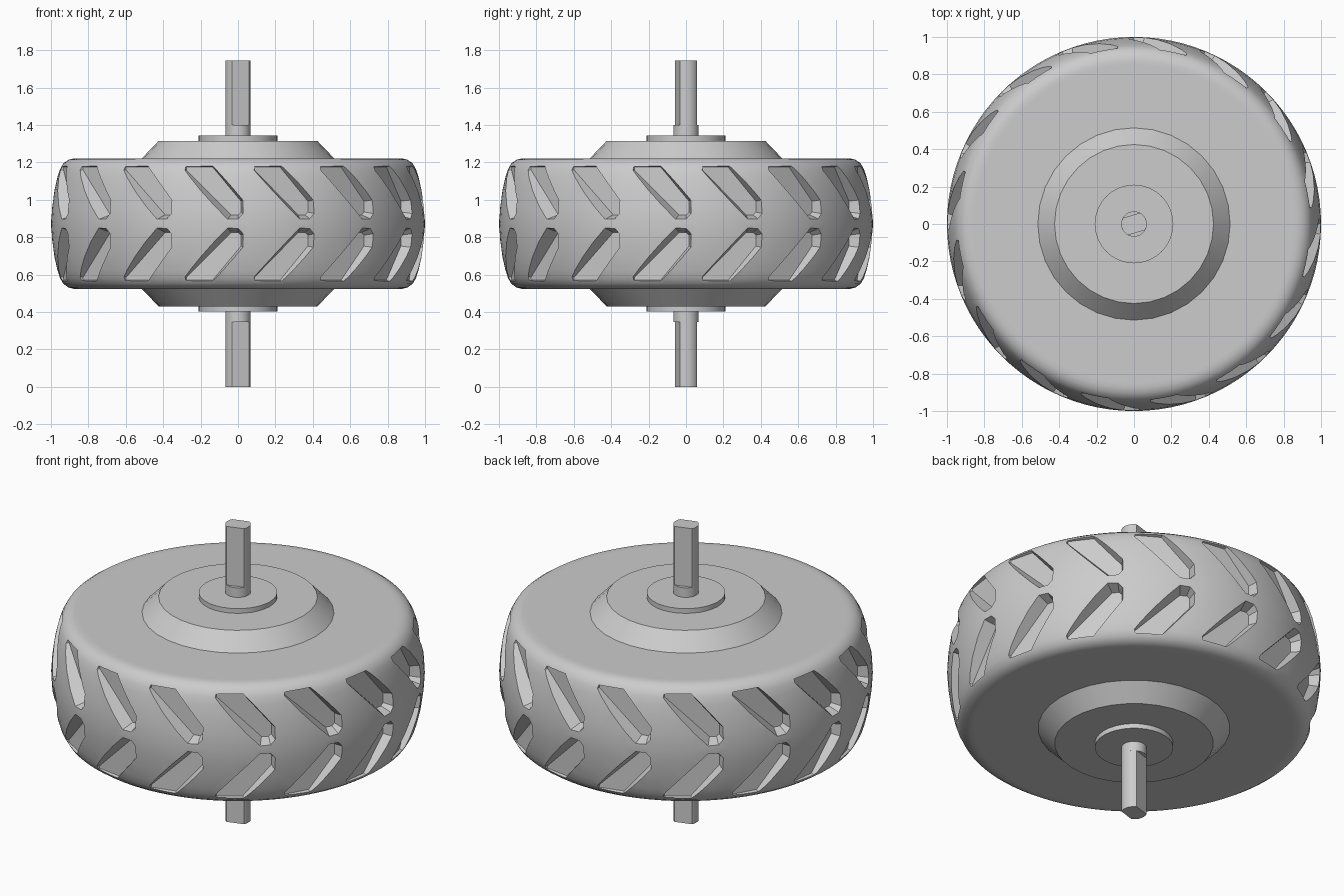
import bpy, bmesh, math
from mathutils import Matrix, Vector

cube = bpy.data.objects.get("Cube")
if cube:
    bpy.data.objects.remove(cube, do_unlink=True)

MID = 0.8725          # height of the wheel's middle plane
LUGS = 16             # grooves per row

grey = bpy.data.materials.new("plain_grey")
grey.use_nodes = True
colour = (0.604, 0.604, 0.604, 1)
grey.diffuse_color = colour
grey.node_tree.nodes["Principled BSDF"].inputs["Base Color"].default_value = colour


def finish(bm, name):
    bmesh.ops.recalc_face_normals(bm, faces=bm.faces)
    mesh = bpy.data.meshes.new(name)
    bm.to_mesh(mesh)
    bm.free()
    mesh.materials.append(grey)
    ob = bpy.data.objects.new(name, mesh)
    bpy.context.collection.objects.link(ob)
    return ob


def select(ob):
    bpy.ops.object.select_all(action='DESELECT')
    ob.select_set(True)
    bpy.context.view_layer.objects.active = ob


def smooth(ob):
    select(ob)
    bpy.ops.object.shade_smooth_by_angle(angle=math.radians(30))


def loft(bm, rings):
    """Skin a stack of equal-sized point rings and cap both ends."""
    loops = [[bm.verts.new(p) for p in ring] for ring in rings]
    n = len(loops[0])
    for a, b in zip(loops, loops[1:]):
        for i in range(n):
            j = (i + 1) % n
            bm.faces.new((a[i], a[j], b[j], b[i]))
    bm.faces.new(loops[0])
    bm.faces.new(loops[-1])


def lathe(name, profile, sides):
    bm = bmesh.new()
    steps = [2 * math.pi * i / sides for i in range(sides)]
    loft(bm, [[(r * math.cos(a), r * math.sin(a), z) for a in steps]
              for r, z in profile])
    return finish(bm, name)


def outset(points, distance):
    """Grow a clockwise convex outline evenly."""
    pts = [Vector(p) for p in points]
    normals = []
    for i, p in enumerate(pts):
        d = (pts[(i + 1) % len(pts)] - p).normalized()
        normals.append(Vector((-d.y, d.x)))
    return [p + distance * (normals[i - 1] + normals[i])
            / (1 + normals[i - 1].dot(normals[i])) for i, p in enumerate(pts)]


# Tyre: half profile (radius, height above the middle) mirrored
half = [(0.3, 0.349), (0.5, 0.349), (0.85, 0.349), (0.875, 0.349), (0.905, 0.342),
        (0.934, 0.322), (0.952, 0.29), (0.965, 0.25), (0.981, 0.18),
        (0.994, 0.09)]
profile = ([(r, MID + h) for r, h in half] + [(1, MID)]
           + [(r, MID - h) for r, h in reversed(half)])
tyre = lathe("tyre", profile, 96)

# Tread grooves: tapered cutters with flat floors, slanted towards the middle
floor = [(-0.152, 0.302), (-0.01, 0.302), (0.143, 0.12), (0.143, 0.062),
         (0.128, 0.047), (0.09, 0.047), (-0.152, 0.287)]
mouth = outset(floor, 0.035)
bm = bmesh.new()
for k in range(LUGS):
    turn = Matrix.Rotation(math.radians(-7.8) + 2 * math.pi * k / LUGS, 3, 'Z')
    for side in (1, -1):
        loft(bm, [[turn @ Vector((u, -depth, MID + side * h)) for u, h in ring]
                  for ring, depth in ((floor, 0.925), (mouth, 1.03))])
cutter = finish(bm, "groove_cutter")
cutter.hide_render = True

cut = tyre.modifiers.new("grooves", 'BOOLEAN')
cut.operation = 'DIFFERENCE'
cut.solver = 'EXACT'
cut.object = cutter
select(tyre)
bpy.ops.object.modifier_apply(modifier=cut.name)
bpy.data.objects.remove(cutter, do_unlink=True)
smooth(tyre)

# Hub cones, collars and flatted shaft ends on both sides
FLAT = 0.048
RADIUS = 0.068
reach = math.asin(FLAT / RADIUS)
twist = math.radians(17)
angles = [base + reach * (i / 4 - 1) + twist
          for base in (0, math.pi) for i in range(9)]
for side, label in ((1, "upper"), (-1, "lower")):
    smooth(lathe(label + "_hub_cone",
                 [(0.515, MID + side * 0.348), (0.425, MID + side * 0.442)], 32))
    smooth(lathe(label + "_collar",
                 [(0.21, MID + side * 0.44), (0.21, MID + side * 0.47)], 32))
    smooth(lathe(label + "_shaft_base",
                 [(RADIUS, MID + side * 0.468), (RADIUS, MID + side * 0.5265)], 32))
    bm = bmesh.new()
    loft(bm, [[(RADIUS * math.cos(a), RADIUS * math.sin(a), MID + side * h)
               for a in angles] for h in (0.525, MID)])
    smooth(finish(bm, label + "_shaft_end"))
